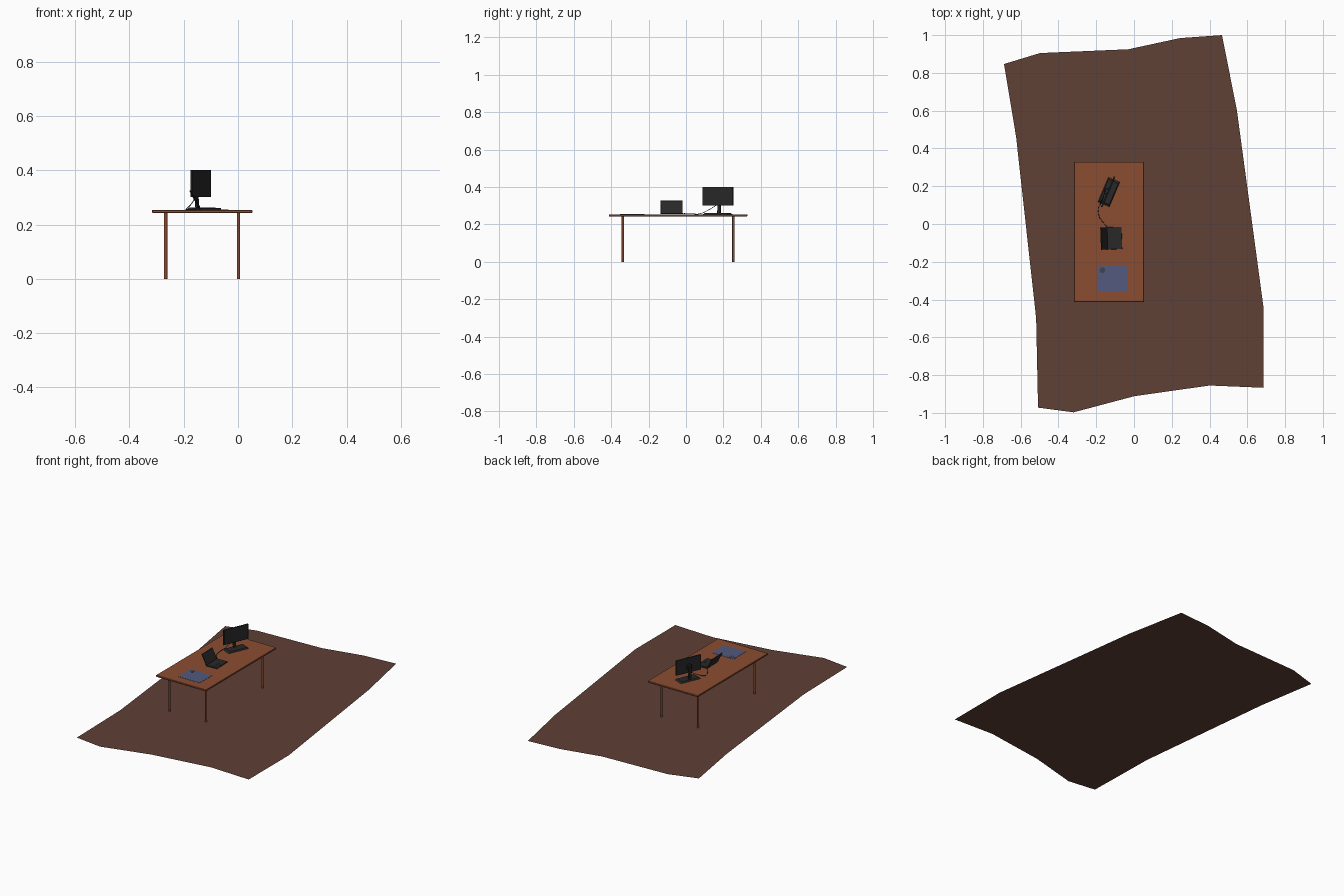
import bpy, bmesh, math
from mathutils import Matrix, Vector

if "Cube" in bpy.data.objects:
    bpy.data.objects.remove(bpy.data.objects["Cube"])


def material(name, rgb):
    m = bpy.data.materials.new(name)
    m.diffuse_color = (*rgb, 1)
    m.use_nodes = True
    m.node_tree.nodes["Principled BSDF"].inputs["Base Color"].default_value = m.diffuse_color
    return m


RUG = material("rug_brown", (0.115, 0.052, 0.037))
WOOD = material("orange_wood", (0.26, 0.075, 0.031))
BLACK = material("black_plastic", (0.021, 0.021, 0.021))
BLUE = material("slate_blue", (0.085, 0.10, 0.21))
GREY = material("dark_grey", (0.06, 0.055, 0.065))


def finish(name, bm, mat, matrix=Matrix()):
    me = bpy.data.meshes.new(name)
    bm.transform(matrix)
    bm.to_mesh(me)
    bm.free()
    me.materials.append(mat)
    ob = bpy.data.objects.new(name, me)
    bpy.context.collection.objects.link(ob)
    return ob


def box(name, center, size, mat, matrix=Matrix(), bevel=0.0, taper=1.0):
    bm = bmesh.new()
    bmesh.ops.create_cube(bm, size=1)
    for v in bm.verts:
        if v.co.z > 0:
            v.co.x *= taper
            v.co.y *= taper
        v.co = Vector(a * b for a, b in zip(v.co, size)) + Vector(center)
    if bevel:
        bmesh.ops.bevel(bm, geom=bm.edges[:], offset=bevel, segments=1, affect='EDGES')
    return finish(name, bm, mat, matrix)


def cylinder(name, center, radius, height, mat, sides=12):
    bm = bmesh.new()
    bmesh.ops.create_cone(bm, cap_ends=True, segments=sides, radius1=radius,
                          radius2=radius, depth=height)
    return finish(name, bm, mat, Matrix.Translation(center))


# Rug: one flat wavy-edged sheet
outline = [(-.688, .847), (-.497, .905), (-.03, .925), (.243, .984), (.466, 1),
           (.545, .60), (.686, -.445), (.686, -.867), (.40, -.855), (0, -.912),
           (-.32, -.997), (-.508, -.972), (-.518, -.50), (-.624, .46)]
bm = bmesh.new()
bm.faces.new([bm.verts.new((x, y, 0)) for x, y in reversed(outline)])
finish("rug", bm, RUG)

# Table
TOP = 0.254
box("table_top", (-.132, -.042, TOP - .0055), (.37, .742, .011), WOOD, bevel=.002)
for x in (-.267, .002):
    for y in (-.338, .253):
        cylinder("table_leg", (x, y, .123), .0062, .246, WOOD)

# Monitor, built facing local +x then turned
mon = Matrix.Translation((-.135, .170, TOP)) @ Matrix.Rotation(math.radians(-23), 4, 'Z')
box("monitor_base", (.002, 0, .004), (.066, .142, .008), BLACK, mon, taper=.85)
box("monitor_neck", (-.016, 0, .046), (.009, .018, .088), BLACK,
    mon @ Matrix.Shear('XY', 4, (-.06, 0)), bevel=.001)
box("monitor_mount", (-.012, 0, .088), (.016, .03, .03), BLACK, mon, bevel=.002)
box("monitor_panel", (-.002, 0, .097), (.008, .176, .1), BLACK, mon, bevel=.001)
box("monitor_screen", (.0023, 0, .098), (.001, .168, .09), BLACK, mon)

# Laptop
lap = Matrix.Translation((-.103, -.075, TOP)) @ Matrix.Rotation(math.radians(2), 4, 'Z')
box("laptop_base", (0, 0, .004), (.078, .118, .006), BLACK, lap, bevel=.001)
box("laptop_keyboard", (-.008, 0, .0072), (.04, .104, .001), BLACK, lap)
box("laptop_touchpad", (.025, 0, .0072), (.018, .03, .001), BLACK, lap)
lid = lap @ Matrix.Translation((-.039, 0, .006)) @ Matrix.Rotation(math.radians(-27), 4, 'Y')
box("laptop_lid", (0, 0, .037), (.004, .118, .074), BLACK, lid, bevel=.001)
box("laptop_screen", (.0021, 0, .038), (.001, .108, .062), BLACK, lid)

# Cable joining laptop and monitor
cu = bpy.data.curves.new("cable", 'CURVE')
cu.dimensions = '3D'
cu.bevel_depth = .0016
cu.bevel_resolution = 1
cu.resolution_u = 6
sp = cu.splines.new('BEZIER')
path = [(-.155, .165, .05), (-.172, .118, .022), (-.19, .075, .003),
        (-.182, .035, .002), (-.152, -.005, .004), (-.14, -.018, .004)]
sp.bezier_points.add(len(path) - 1)
for p, (x, y, z) in zip(sp.bezier_points, path):
    p.co = (x, y, TOP + z)
    p.handle_left_type = p.handle_right_type = 'AUTO'
cu.materials.append(BLACK)
bpy.context.collection.objects.link(bpy.data.objects.new("cable", cu))

# Blue desk mat with a round dark mark
box("desk_mat", (-.115, -.288, TOP + .0007), (.16, .131, .0014), BLUE)
cylinder("mat_disc", (-.167, -.244, TOP + .0013), .015, .0022, GREY, 16)
